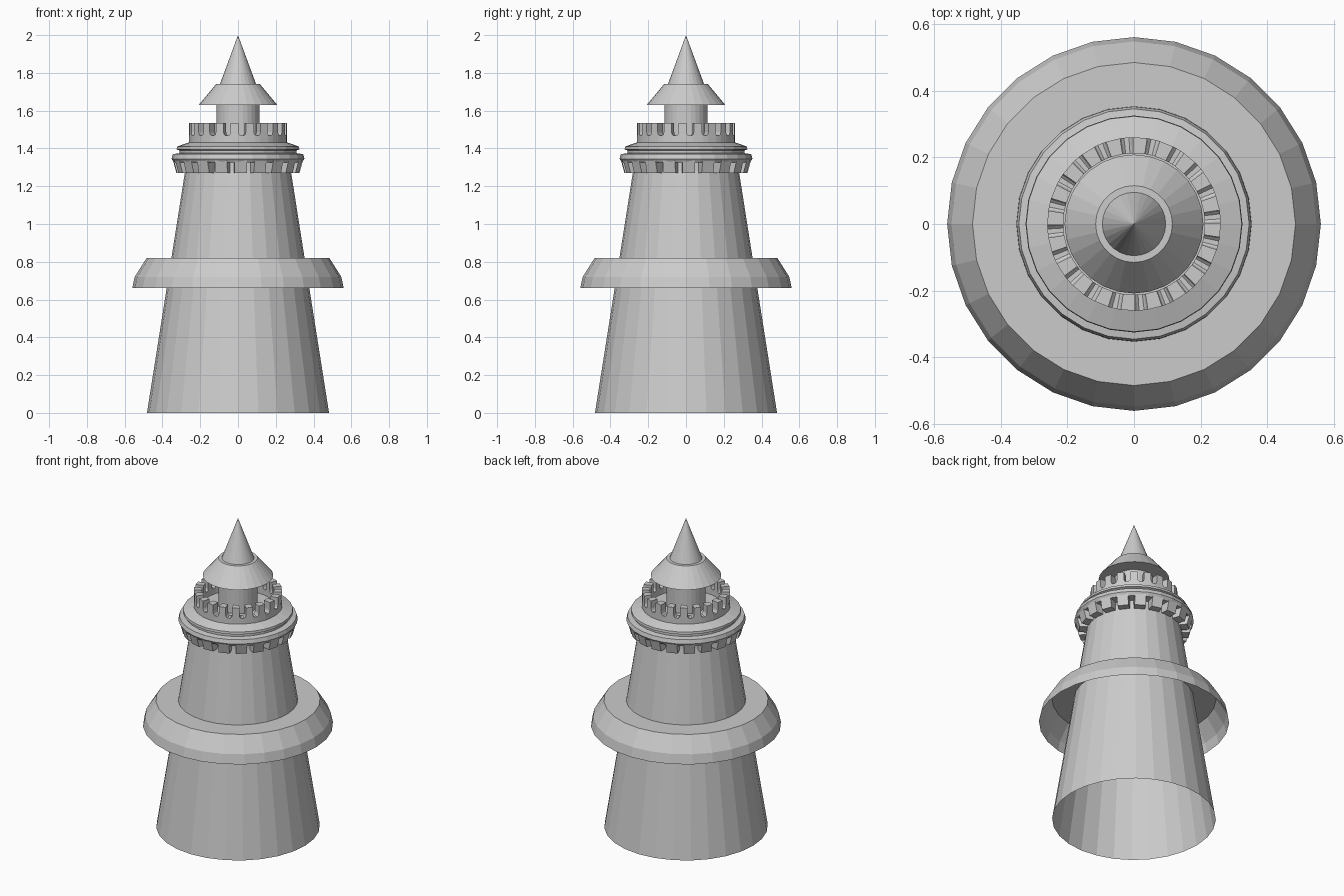
import bpy, math
from math import sin, cos, pi

if "Cube" in bpy.data.objects:
    bpy.data.objects.remove(bpy.data.objects["Cube"])

SIDES = 28
N = 20  # merlons and corbels around the tower

stone = bpy.data.materials.new("grey_stone")
stone.diffuse_color = (0.6, 0.6, 0.6, 1)
stone.use_nodes = True
stone.node_tree.nodes["Principled BSDF"].inputs["Base Color"].default_value = stone.diffuse_color


def make(name, verts, faces):
    me = bpy.data.meshes.new(name)
    me.from_pydata(verts, [], faces)
    me.materials.append(stone)
    ob = bpy.data.objects.new(name, me)
    bpy.context.collection.objects.link(ob)
    return ob


def lathe(name, profile, n=SIDES):
    """Spin (radius, height) points, listed bottom to top on the outside."""
    verts, rows, faces = [], [], []
    for r, z in profile:
        if r == 0:
            rows.append([len(verts)] * n)
            verts.append((0, 0, z))
        else:
            rows.append(list(range(len(verts), len(verts) + n)))
            verts += [(r * cos(2 * pi * i / n), r * sin(2 * pi * i / n), z) for i in range(n)]
    for a, b in zip(rows, rows[1:]):
        for i in range(n):
            j = (i + 1) % n
            faces.append(list(dict.fromkeys((a[i], a[j], b[j], b[i]))))
    return make(name, verts, faces)


# Tapered tower, open at the bottom
lathe("tower_body", [(0.482, 0), (0.28, 1.28), (0.278, 1.34)])

# Wide skirt ring, an open shell with a flat top
lathe("middle_skirt", [(0.56, 0.66), (0.547, 0.72), (0.484, 0.82), (0.35, 0.82)])

# Stepped gallery ledge
lathe("gallery_ledge", [(0.27, 1.325), (0.338, 1.325), (0.352, 1.345), (0.345, 1.37),
                        (0.31, 1.375), (0.31, 1.39), (0.325, 1.395), (0.323, 1.41),
                        (0.26, 1.432), (0.1, 1.432)])

# Corbels under the gallery
verts, faces = [], []
for k in range(N):
    a = -pi / 2 + math.radians(2.5) + 2 * pi * k / N
    b = len(verts)
    for r, z in ((0.265, 1.27), (0.325, 1.27), (0.345, 1.345), (0.265, 1.345)):
        for s in (-0.033, 0.033):
            verts.append((r * cos(a) - s * sin(a), r * sin(a) + s * cos(a), z))
    for f in ((0, 1, 3, 2), (2, 3, 5, 4), (4, 5, 7, 6), (0, 2, 4, 6), (1, 7, 5, 3)):
        faces.append([b + i for i in f])
make("gallery_corbels", verts, faces)

# Battlement with round-bottomed notches
cols = []
for k in range(N):
    a = -pi / 2 + math.radians(5) + 2 * pi * k / N
    half = math.radians(4.2)
    cols.append((a - half, 1.535))
    for t in (-1, -0.8, -0.4, 0.4, 0.8, 1):
        cols.append((a + t * half, 1.466 + 0.02 * (1 - math.sqrt(1 - t * t))))
    cols.append((a + half, 1.535))
verts, faces = [], []
RO, RI = 0.26, 0.212
for a, z in cols:
    for r, h in ((RO, 1.42), (RO, z), (RI, z), (RI, 1.42)):
        verts.append((r * cos(a), r * sin(a), h))
n = len(cols)
for i in range(n):
    j = (i + 1) % n
    step = abs(cols[i][0] - cols[j][0]) < 1e-6
    for q in ((1,) if step else (0, 1, 2)):
        faces.append((4 * i + q, 4 * j + q, 4 * j + q + 1, 4 * i + q + 1))
make("battlement", verts, faces)

# Lantern drum, roof and spire
lathe("lantern_drum", [(0.115, 1.43), (0.115, 1.64)])
lathe("lantern_roof", [(0, 1.63), (0.208, 1.63), (0.115, 1.742), (0, 1.742)])
lathe("spire", [(0.095, 1.742), (0, 2.0)])
